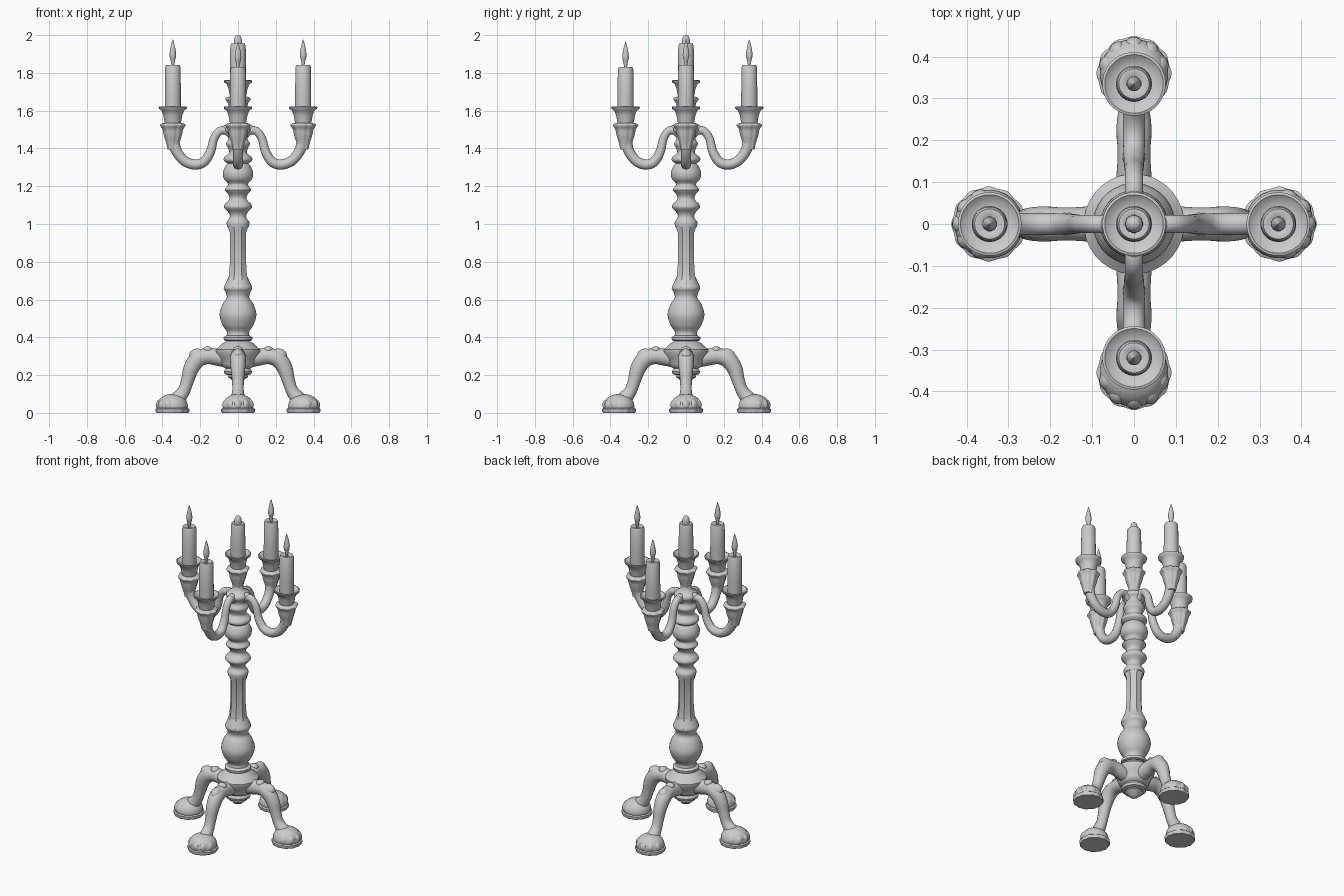
import bpy
import bmesh
from math import cos, sin, pi, radians
from mathutils import Vector, Matrix

if "Cube" in bpy.data.objects:
    bpy.data.objects.remove(bpy.data.objects["Cube"])

grey = bpy.data.materials.new("plain grey")
grey.use_nodes = True
COLOUR = (0.6, 0.6, 0.6, 1)
grey.diffuse_color = COLOUR
grey.node_tree.nodes["Principled BSDF"].inputs["Base Color"].default_value = COLOUR


def finish(name, rings, matrix=Matrix(), angle=50):
    """Skin a list of rings, cap both ends and shade the result."""
    bm = bmesh.new()
    loops = [[bm.verts.new(matrix @ p) for p in ring] for ring in rings]
    n = len(loops[0])
    for a, b in zip(loops, loops[1:]):
        for i in range(n):
            j = (i + 1) % n
            bm.faces.new((a[i], a[j], b[j], b[i]))
    bm.faces.new(loops[0])
    bm.faces.new(loops[-1])
    bmesh.ops.recalc_face_normals(bm, faces=bm.faces)
    mesh = bpy.data.meshes.new(name)
    bm.to_mesh(mesh)
    bm.free()
    mesh.materials.append(grey)
    obj = bpy.data.objects.new(name, mesh)
    bpy.context.collection.objects.link(obj)
    bpy.ops.object.select_all(action='DESELECT')
    obj.select_set(True)
    bpy.context.view_layer.objects.active = obj
    bpy.ops.object.shade_smooth_by_angle(angle=radians(angle))
    return obj


def spline(points, steps=4):
    """Catmull-Rom curve through the points."""
    p = [Vector(q) for q in points]
    p = [2 * p[0] - p[1]] + p + [2 * p[-1] - p[-2]]
    out = []
    for a, b, c, d in zip(p, p[1:], p[2:], p[3:]):
        for k in range(steps):
            t = k / steps
            out.append(0.5 * (2 * b + (c - a) * t + (2 * a - 5 * b + 4 * c - d) * t * t
                              + (3 * b - a - 3 * c + d) * t ** 3))
    return out + [p[-2]]


def lathe(name, profile, matrix=Matrix(), sides=32, lobes=0, depth=0.0, angle=50):
    """Turn (radius, height) pairs, optionally with a scalloped outline."""
    rings = []
    for r, z in profile:
        ring = []
        for i in range(sides):
            t = 2 * pi * (i + 0.5) / sides
            s = max(r, 0.001) * (1 + depth * cos(lobes * t))
            ring.append(Vector((s * cos(t), s * sin(t), z)))
        rings.append(ring)
    return finish(name, rings, matrix, angle)


def tube(name, points, matrix, widen=1.0, sides=14):
    """Sweep a circle along (x, z, radius) points in the radial plane."""
    path = spline([(x, z, r) for x, z, r in points], 5)
    rings = []
    for i, q in enumerate(path):
        d = path[min(i + 1, len(path) - 1)] - path[max(i - 1, 0)]
        d = Vector((d.x, d.y)).normalized()
        ring = []
        for k in range(sides):
            t = 2 * pi * k / sides
            u = q.z * cos(t)
            ring.append(Vector((q.x - d.y * u, q.z * widen * sin(t), q.y + d.x * u)))
        rings.append(ring)
    return finish(name, rings, matrix)


def blob(name, centre, size, matrix):
    profile = [(cos(a), sin(a)) for a in [pi * (k / 10 - 0.5) for k in range(11)]]
    return lathe(name, profile, matrix @ Matrix.Translation(centre) @ Matrix.Diagonal((*size, 1)), 16)


# Central column: finial and hub, ball, faceted shaft, turned upper part
lathe("base_hub", [(0, .155), (.025, .165), (.045, .185), (.055, .19), (.05, .2), (.07, .205),
                   (.075, .22), (.065, .235), (.085, .245), (.09, .26), (.1, .29), (.12, .32),
                   (.12, .335), (.1, .35), (.08, .37), (.06, .38), (.075, .385), (.077, .4),
                   (.06, .41), (.058, .43)])
lathe("column_ball", spline([(.055, .41), (.062, .435), (.082, .465), (.098, .52), (.082, .575),
                             (.06, .61), (.066, .64), (.076, .66), (.064, .69), (.05, .72)]))
lathe("faceted_shaft", [(.068, .645), (.076, .665), (.062, .69), (.051, .73), (.046, .8),
                        (.046, .95), (.058, .985), (.06, 1.01), (.045, 1.03)],
      sides=8, angle=25)
lathe("upper_column", spline([(.058, .985), (.06, 1.01), (.044, 1.035), (.05, 1.06), (.073, 1.085),
                              (.07, 1.105), (.046, 1.13), (.05, 1.155), (.07, 1.18), (.056, 1.2),
                              (.054, 1.215), (.076, 1.24), (.08, 1.275), (.065, 1.31), (.055, 1.32),
                              (.075, 1.335), (.072, 1.355), (.048, 1.375), (.052, 1.4), (.064, 1.425),
                              (.05, 1.45), (.055, 1.475), (.068, 1.49), (.066, 1.51), (.04, 1.53),
                              (.03, 1.56), (.034, 1.6)], 3))

# Socket shared by all candles, heights relative to its rim
LOWER_CUP = spline([(.026, -.225), (.034, -.19), (.046, -.15), (.052, -.12), (.064, -.1),
                    (.062, -.092), (.046, -.085)], 3)
UPPER_CUP = [(.04, -.095), (.046, -.07), (.05, -.045), (.06, -.02), (.074, -.01), (.076, 0),
             (.07, .002), (.058, -.008), (.04, -.012)]


def candle(prefix, matrix, height):
    lathe(prefix + "_lower_cup", LOWER_CUP, matrix, 48, 8, .05)
    lathe(prefix + "_upper_cup", UPPER_CUP, matrix)
    lathe(prefix + "_candle", [(.043, -.03), (.043, .06), (.041, height - .012),
                               (.036, height), (.022, height + .001), (.016, height - .004)], matrix)


# Centre candle with a short stub of wick and wax
centre = Matrix.Translation((0, 0, 1.76))
candle("centre", centre, .195)
lathe("centre_stub", [(.022, .18), (.021, .215), (.016, .232), (.008, .239), (0, .24)], centre, 16)

# Four arms and four legs: name, direction, arm reach, foot reach, candle height
SIDES = [("left", 0, .345, .347, .222), ("back", 90, .335, .36, .222),
         ("right", 180, .345, .347, .222), ("front", 270, .32, .355, .21)]
ARM = [(.03, 1.47, .022), (.065, 1.495, .022), (.1, 1.49, .022), (.128, 1.45, .022),
       (.145, 1.385, .024), (.18, 1.33, .026), (.23, 1.315, .027), (.285, 1.335, .027),
       (.325, 1.385, .028), (.343, 1.44, .032)]
LEG = [(.06, .285, .045), (.11, .295, .045), (.165, .3, .042), (.215, .285, .045),
       (.25, .235, .041), (.27, .17, .034), (.29, .115, .033), (.325, .07, .042)]

for side, degrees, reach, foot, tall in SIDES:
    turn = Matrix.Rotation(radians(degrees), 4, 'Z')
    # Curved arm with a scroll knob at its root
    k = (reach - .03) / .315
    tube(side + "_arm", [(.03 + (x - .03) * k, z, r) for x, z, r in ARM], turn)
    blob(side + "_arm_scroll", (.062, 0, 1.508), (.022, .02, .016), turn)
    # Candle, socket and flame
    seat = turn @ Matrix.Translation((reach, 0, 1.62))
    candle(side, seat, tall)
    lathe(side + "_flame", spline([(.007, tall - .005), (.012, tall + .025), (.018, tall + .05),
                                   (.014, tall + .085), (.007, tall + .115), (.001, tall + .135)], 3),
          seat, 12)
    # Cabriole leg with leaf bumps on the shoulder
    k = foot / .35
    tube(side + "_leg", [(x * k, z, r) for x, z, r in LEG], turn, .95)
    blob(side + "_leg_leaf", (.16, 0, .333), (.025, .028, .02), turn)
    blob(side + "_leg_knee", (.215, 0, .305), (.045, .032, .036), turn)
    # Paw foot: flat sole, domed top and toes around the outer edge
    base = turn @ Matrix.Translation((foot, 0, 0))
    lathe(side + "_foot_sole", [(.084, 0), (.088, .008), (.088, .02), (.08, .026)],
          base, 64, 12, .02)
    lathe(side + "_foot", spline([(.078, .018), (.082, .035), (.076, .06), (.058, .082),
                                  (.03, .096), (.002, .1)], 3), base)
    for i in range(5):
        t = radians(-72 + 36 * i)
        blob(side + "_toe_" + str(i + 1), (.062 * cos(t), .062 * sin(t), .042),
             (.026, .024, .03), base)
